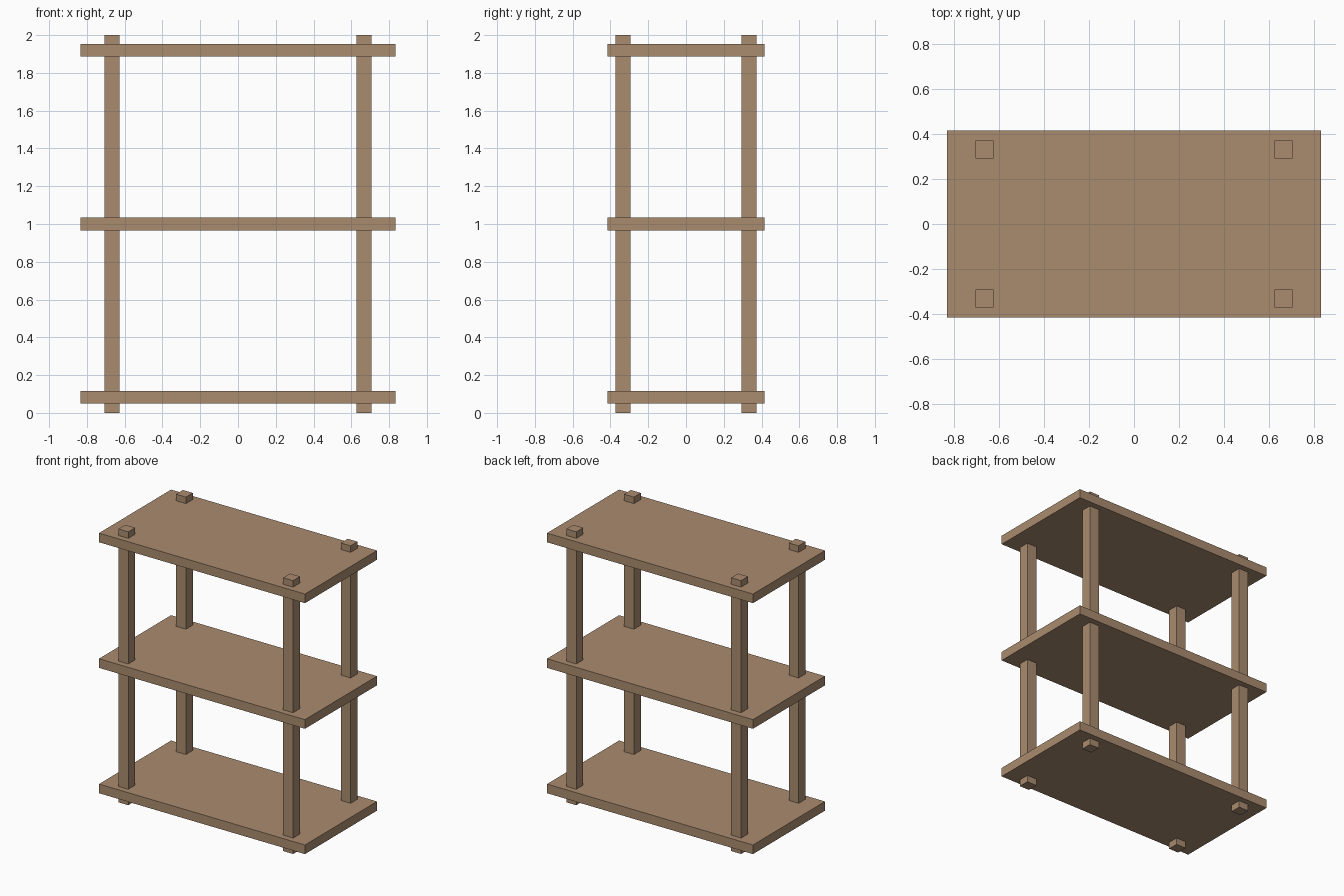
import bpy

if "Cube" in bpy.data.objects:
    bpy.data.objects.remove(bpy.data.objects["Cube"], do_unlink=True)

# Plain wood colour
wood = bpy.data.materials.new("light_brown_wood")
wood.use_nodes = True
colour = (0.40, 0.26, 0.158, 1.0)
wood.diffuse_color = colour
bsdf = next(n for n in wood.node_tree.nodes if n.type == "BSDF_PRINCIPLED")
bsdf.inputs["Base Color"].default_value = colour
bsdf.inputs["Roughness"].default_value = 0.8


def box(name, centre, size):
    bpy.ops.mesh.primitive_cube_add(size=1, location=centre)
    obj = bpy.context.object
    obj.name = name
    obj.scale = size
    bpy.ops.object.transform_apply(location=False, rotation=False, scale=True)
    obj.data.materials.append(wood)
    return obj


# Three overhanging shelf boards
for name, z in (("bottom", 0.083), ("middle", 1.0), ("top", 1.919)):
    box(name + "_shelf", (0, 0, z), (1.667, 0.833, 0.067))

# Four square posts running through the boards
for side, x in (("left", 0.667), ("right", -0.667)):
    for end, y in (("front", -0.333), ("back", 0.333)):
        box(f"{end}_{side}_post", (x, y, 1.0), (0.08, 0.08, 2.0))
